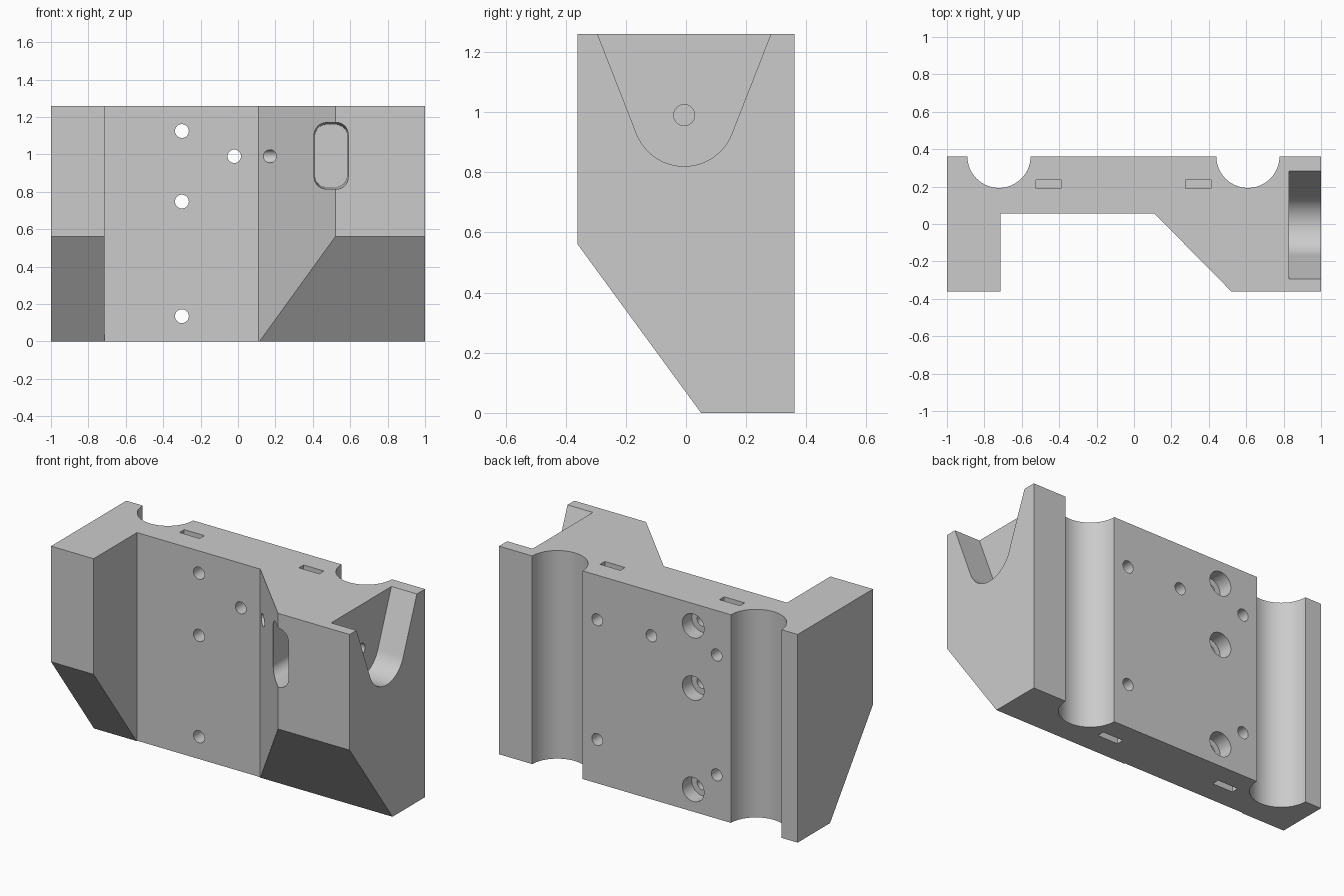
import bpy, bmesh, math
from mathutils import Vector

cube = bpy.data.objects.get("Cube")
if cube:
    bpy.data.objects.remove(cube, do_unlink=True)

H, W, D = 1.26, 1.0, 0.36          # height, half width, half depth
PLATE_Y = 0.055                    # front face of the recessed plate

grey = bpy.data.materials.new("plain grey")
grey.use_nodes = True
grey.diffuse_color = (0.6, 0.6, 0.6, 1)
grey.node_tree.nodes["Principled BSDF"].inputs["Base Color"].default_value = (0.6, 0.6, 0.6, 1)


def place(axis, u, v, w):
    return {"X": (w, u, v), "Y": (u, w, v), "Z": (u, v, w)}[axis]


def prism(name, points, axis, start, end, end_scale=1.0):
    """Extrude a 2D outline along an axis, optionally tapering the far end."""
    mid = sum((Vector(p) for p in points), Vector((0, 0))) / len(points)
    far = [mid + (Vector(p) - mid) * end_scale for p in points]
    bm = bmesh.new()
    a = [bm.verts.new(place(axis, p[0], p[1], start)) for p in points]
    b = [bm.verts.new(place(axis, p[0], p[1], end)) for p in far]
    bm.faces.new(a)
    bm.faces.new(b)
    for i in range(len(a)):
        j = (i + 1) % len(a)
        bm.faces.new((a[i], a[j], b[j], b[i]))
    bmesh.ops.recalc_face_normals(bm, faces=bm.faces)
    mesh = bpy.data.meshes.new(name)
    bm.to_mesh(mesh)
    bm.free()
    mesh.materials.append(grey)
    obj = bpy.data.objects.new(name, mesh)
    bpy.context.collection.objects.link(obj)
    return obj


def arc(cx, cy, r, a0, a1, steps):
    angles = [math.radians(a0 + (a1 - a0) * i / steps) for i in range(steps + 1)]
    return [(cx + r * math.cos(t), cy + r * math.sin(t)) for t in angles]


def circle(cx, cy, r, steps=32):
    return arc(cx, cy, r, 0, 360, steps)[:-1]


def rect(x0, x1, y0, y1):
    return [(x0, y0), (x1, y0), (x1, y1), (x0, y1)]


def rounded_rect(x0, x1, y0, y1, r):
    corners = ((x1 - r, y1 - r), (x0 + r, y1 - r), (x0 + r, y0 + r), (x1 - r, y0 + r))
    return [p for i, c in enumerate(corners) for p in arc(*c, r, 90 * i, 90 * i + 90, 8)]


def combine(body, tool, operation="DIFFERENCE"):
    mod = body.modifiers.new(tool.name, "BOOLEAN")
    mod.operation = operation
    mod.solver = "EXACT"
    mod.object = tool
    bpy.context.view_layer.objects.active = body
    bpy.ops.object.modifier_apply(modifier=mod.name)
    bpy.data.objects.remove(tool, do_unlink=True)


# Body: plan outline trimmed by the sloped lower front
body = prism("bracket_body", [(-W, -D), (-0.715, -D), (-0.715, PLATE_Y), (0.11, PLATE_Y),
                              (0.52, -D), (W, -D), (W, D), (-W, D)], "Z", 0, H)
combine(body, prism("side_outline", [(-D - 0.205, 0.84), (0.05, 0), (0.05, -0.1), (0.6, -0.1),
                                     (0.6, 1.4), (-D - 0.205, 1.4)], "X", -1.2, 1.2), "INTERSECT")

# Half-round rod grooves down the back
for x in (-0.722, 0.609):
    combine(body, prism("rod_groove", circle(x, D + 0.002, 0.169, 72), "Z", -0.1, H + 0.1))

# Nut slots in the top and bottom, with the screw holes that meet them
for x in (-0.457, 0.343):
    for z, z0, z1 in ((0.99, 0.92, H + 0.1), (0.265, -0.1, 0.335)):
        combine(body, prism("nut_slot", rect(x - 0.068, x + 0.068, 0.19, 0.235), "Z", z0, z1))
        combine(body, prism("screw_hole", circle(x, z, 0.036), "Y", 0.13, 0.5))

# Counterbored mounting holes and one plain through hole
for z in (1.125, 0.748, 0.135):
    combine(body, prism("mount_hole", circle(-0.3, z, 0.037), "Y", -0.1, 0.5))
    combine(body, prism("counterbore", circle(-0.3, z, 0.073), "Y", D - 0.09, 0.5))
combine(body, prism("plain_hole", circle(-0.02, 0.99, 0.036), "Y", -0.1, 0.5))

# U-shaped pocket in the left end, open at the top
cy, cz = -0.006, 0.99
u_outline = [(cy - 0.304, 1.3)] + arc(cy, cz, 0.17, 200, 340, 40) + [(cy + 0.304, 1.3)]
combine(body, prism("end_pocket", u_outline, "X", 0.83, 1.1))

# Tall rounded slot in the front, and the cross hole through it
combine(body, prism("front_slot", rounded_rect(0.405, 0.59, 0.813, 1.172, 0.065),
                    "Y", -0.4, 0.12, 0.93))
combine(body, prism("cross_hole", circle(cy, cz, 0.035), "X", 0.02, 0.9))

bpy.ops.object.select_all(action="DESELECT")
body.select_set(True)
bpy.context.view_layer.objects.active = body
bpy.ops.object.shade_smooth_by_angle(angle=math.radians(25))
